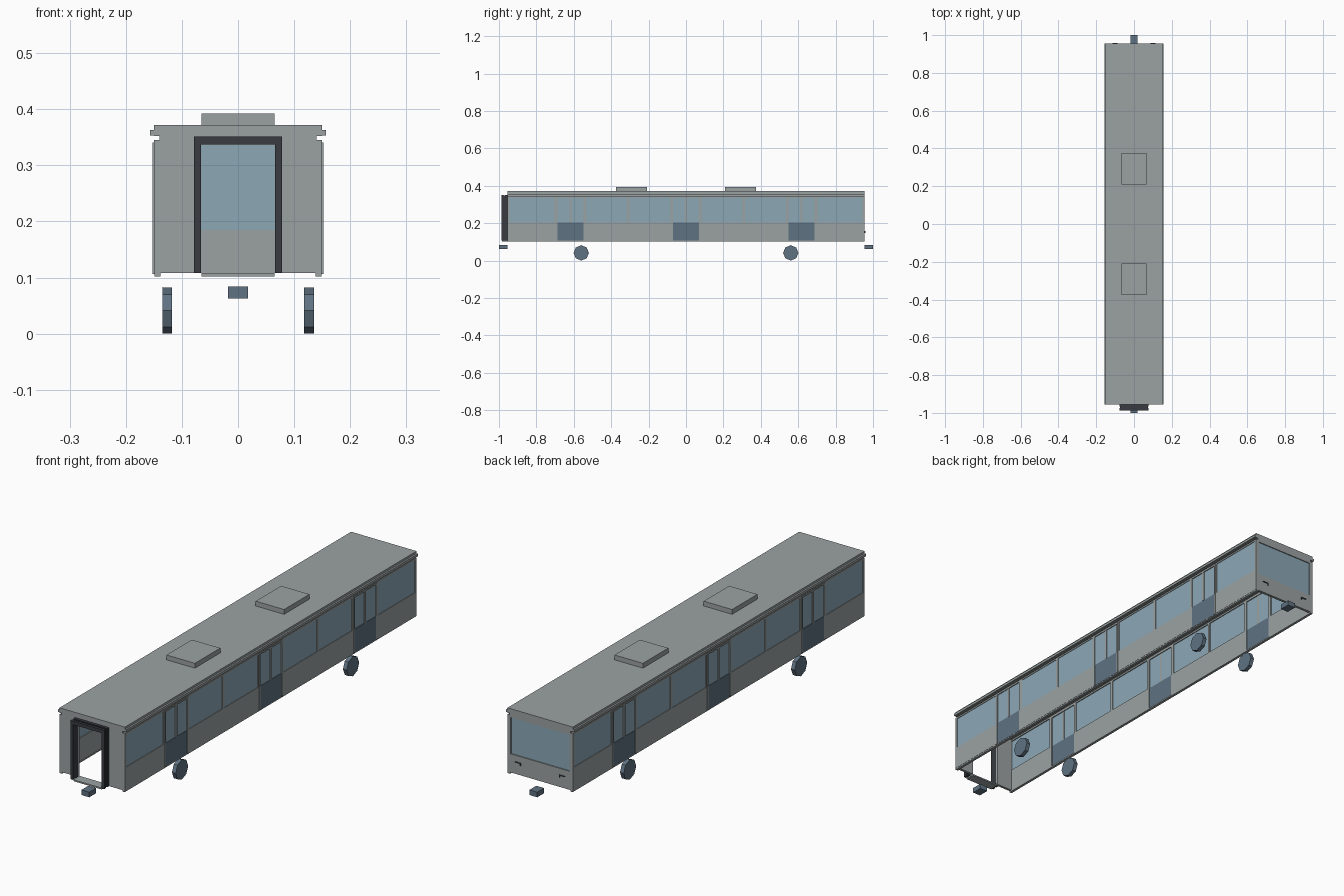
import bpy, bmesh, math
from mathutils import Matrix, Vector

if "Cube" in bpy.data.objects:
    bpy.data.objects.remove(bpy.data.objects["Cube"])


def material(name, rgb):
    m = bpy.data.materials.new(name)
    m.diffuse_color = (*rgb, 1)
    m.use_nodes = True
    m.node_tree.nodes["Principled BSDF"].inputs["Base Color"].default_value = m.diffuse_color
    return m


GREY = material("body grey", (0.33, 0.36, 0.36))
GLASS = material("window blue", (0.262, 0.392, 0.468))
SLATE = material("slate blue", (0.117, 0.168, 0.223))
DARK = material("gangway charcoal", (0.04, 0.044, 0.053))


def finish(name, bm, mat):
    me = bpy.data.meshes.new(name)
    bm.to_mesh(me)
    bm.free()
    me.materials.append(mat)
    ob = bpy.data.objects.new(name, me)
    bpy.context.collection.objects.link(ob)
    return ob


def boxes(name, mat, spans, mirror=False):
    """One object from boxes (x0, x1, y0, y1, z0, z1); mirror repeats them at -x."""
    if mirror:
        spans = spans + [(-b, -a, *rest) for a, b, *rest in spans]
    bm = bmesh.new()
    for x0, x1, y0, y1, z0, z1 in spans:
        mid = Vector((x0 + x1, y0 + y1, z0 + z1)) / 2
        size = Matrix.Diagonal((x1 - x0, y1 - y0, z1 - z0, 1))
        bmesh.ops.create_cube(bm, size=1, matrix=Matrix.Translation(mid) @ size)
    return finish(name, bm, mat)


END = 0.955                      # half length of the body
W, IN = 0.15, 0.139              # outer and inner wall faces
LOW, SILL, HEAD, TOP = 0.108, 0.203, 0.338, 0.345
DOORS = (-0.618, 0.0, 0.618)
DOOR_HALF = 0.077
WINDOWS = [(-0.945, -0.702), (-0.534, -0.315), (-0.303, -0.084),
           (0.084, 0.303), (0.315, 0.534), (0.702, 0.945)]

# Side walls: lower panels between doors, head band, and posts between windows
edges = [-END] + [d + s * DOOR_HALF for d in DOORS for s in (-1, 1)] + [END]
walls = [(IN, W, edges[i], edges[i + 1], LOW, SILL) for i in range(0, len(edges), 2)]
walls.append((IN, W, -END, END, HEAD, TOP))
posts = [-END] + [y for win in WINDOWS for y in win] + [END]
for a, b in zip(posts[::2], posts[1::2]):
    if b - a < 0.05:
        walls.append((IN, W, a, b, SILL, HEAD))
    else:                        # slim jambs either side of a door
        walls += [(IN, W, a, a + 0.007, SILL, HEAD), (IN, W, b - 0.007, b, SILL, HEAD)]
boxes("side_walls", GREY, walls, True)
boxes("side_windows", GLASS, [(0.143, 0.1475, a, b, SILL, HEAD) for a, b in WINDOWS], True)
boxes("bottom_rails", GREY, [(0.138, 0.149, -END, END, 0.102, LOW)], True)

# Sliding double doors
frames, glass, panels = [], [], []
for d in DOORS:
    a, b = d - DOOR_HALF, d + DOOR_HALF
    frames += [(IN, 0.152, a, a + 0.007, 0.106, 0.341),
               (IN, 0.152, b - 0.007, b, 0.106, 0.341),
               (IN, 0.152, a, b, 0.335, 0.341),
               (0.142, 0.151, d - 0.005, d + 0.005, SILL, 0.336)]
    for s in (a + 0.007, d):
        panels.append((0.142, 0.15, s, s + DOOR_HALF - 0.007, 0.106, SILL))
        glass.append((0.143, 0.148, s, s + DOOR_HALF - 0.007, SILL, 0.336))
boxes("door_frames", GREY, frames, True)
boxes("door_panels", SLATE, panels, True)
boxes("door_glass", GLASS, glass, True)

# Roof, gutters and rooftop units
boxes("roof", GREY, [(-W, W, -END, END, 0.352, 0.372), (-0.14, 0.14, -END, END, TOP, 0.352)])
boxes("gutters", GREY, [(W, 0.157, -END, END, 0.353, 0.363)], True)
boxes("roof_units", GREY, [(-0.065, 0.065, y - 0.083, y + 0.083, 0.372, 0.392)
                           for y in (-0.292, 0.292)])

# Front end with an open gangway
boxes("front_wall", GREY, [(0.066, W, -END, -0.944, LOW, TOP)], True)
boxes("gangway_sill", GREY, [(-0.065, 0.065, -0.985, -0.944, 0.102, LOW)])
ribs = []
for y0, y1, o in ((-0.987, -0.975, 0.078), (-0.975, -0.967, 0.074), (-0.967, -END, 0.078)):
    ribs += [(-o, -0.066, y0, y1, LOW, 0.337), (0.066, o, y0, y1, LOW, 0.337),
             (-o, o, y0, y1, 0.337, 0.273 + o)]
boxes("gangway_frame", DARK, ribs)

# Back end with a wide window and two grab handles
boxes("back_wall", GREY, [(-W, W, 0.944, END, LOW, 0.185), (-W, W, 0.944, END, 0.336, TOP),
                          (-W, -0.135, 0.944, END, 0.185, 0.336),
                          (0.135, W, 0.944, END, 0.185, 0.336)])
boxes("back_window", GLASS, [(-0.135, 0.135, 0.946, 0.951, 0.185, 0.336)])
boxes("back_handles", DARK, [(0.088, 0.114, END, 0.959, 0.156, 0.159),
                             (0.088, 0.091, END, 0.959, 0.148, 0.156)], True)

# Couplers at both ends
boxes("couplers", SLATE, [(-0.018, 0.018, -1, -END, 0.063, 0.084),
                          (-0.018, 0.018, END, 1, 0.063, 0.084)])

# Eight-sided wheels
bm = bmesh.new()
for x in (-0.1265, 0.1265):
    for y in (-0.56, 0.56):
        bmesh.ops.create_cone(bm, cap_ends=True, segments=8, radius1=0.041, radius2=0.041,
                              depth=0.017, matrix=Matrix.Translation((x, y, 0.041))
                              @ Matrix.Rotation(math.pi / 2, 4, 'Y'))
finish("wheels", bm, SLATE)
